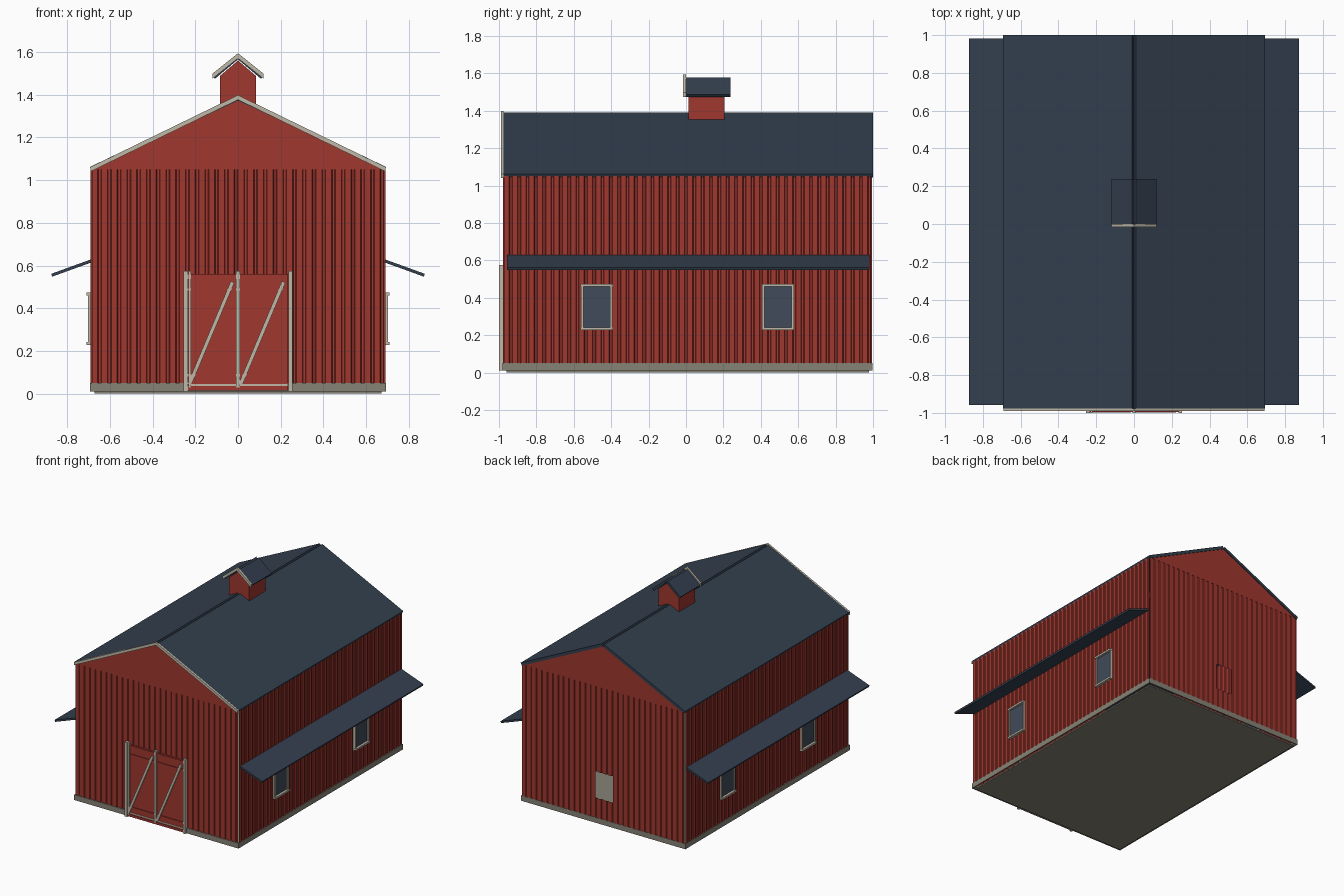
import bpy
import bmesh
from math import hypot
from mathutils import Vector

if "Cube" in bpy.data.objects:
    bpy.data.objects.remove(bpy.data.objects["Cube"], do_unlink=True)


def material(name, rgb):
    m = bpy.data.materials.new(name)
    m.use_nodes = True
    m.diffuse_color = (*rgb, 1)
    m.node_tree.nodes["Principled BSDF"].inputs["Base Color"].default_value = (*rgb, 1)
    return m


RED = material("barn_red", (0.35, 0.038, 0.028))
SLATE = material("slate_roof", (0.033, 0.050, 0.077))
TRIM = material("pale_trim", (0.52, 0.48, 0.39))
STONE = material("grey_stone", (0.24, 0.225, 0.18))
GLASS = material("window_glass", (0.05, 0.07, 0.10))


def finish(name, bm, mat):
    mesh = bpy.data.meshes.new(name)
    bm.to_mesh(mesh)
    bm.free()
    mesh.materials.append(mat)
    obj = bpy.data.objects.new(name, mesh)
    bpy.context.collection.objects.link(obj)
    return obj


def prism(name, profile, y0, y1, mat):
    """Extrude an x-z outline from y0 to y1."""
    bm = bmesh.new()
    face = bm.faces.new([bm.verts.new((x, y0, z)) for x, z in profile])
    out = bmesh.ops.extrude_face_region(bm, geom=[face])
    verts = [v for v in out["geom"] if isinstance(v, bmesh.types.BMVert)]
    bmesh.ops.translate(bm, verts=verts, vec=(0, y1 - y0, 0))
    bmesh.ops.recalc_face_normals(bm, faces=bm.faces)
    return finish(name, bm, mat)


def box(name, x0, x1, y0, y1, z0, z1, mat):
    return prism(name, [(x0, z0), (x1, z0), (x1, z1), (x0, z1)], y0, y1, mat)


def slab(name, a, b, t, y0, y1, mat, square=True):
    """Sloping board from a to b in x-z; square ends or vertical ends."""
    dx, dz = b[0] - a[0], b[1] - a[1]
    n = (-dz * t / hypot(dx, dz), dx * t / hypot(dx, dz)) if square else (0, t)
    if n[1] < 0:
        n = (-n[0], -n[1])
    top = [(p[0] + n[0], p[1] + n[1]) for p in (b, a)]
    return prism(name, [a, b, *top], y0, y1, mat)


def siding(name, corner, direction, length, count, levels, hole=None):
    """Ribbed wall sheet in bands; hole = (band, half width)."""
    bm = bmesh.new()
    d = Vector((*direction, 0))
    n = Vector((d.y, -d.x, 0))
    step = length / count
    rib = [(0.0, 0.006), (0.6, 0.006), (0.68, 0), (0.92, 0)]
    pts = [((i + u) * step, h) for i in range(count) for u, h in rib]
    pts.append((length, 0.006))
    for band, (z0, z1) in enumerate(zip(levels, levels[1:])):
        rows = [[bm.verts.new(Vector((*corner, z)) + d * u + n * h) for u, h in pts]
                for z in (z0, z1)]
        for i in range(len(pts) - 1):
            mid = (pts[i][0] + pts[i + 1][0]) / 2 - length / 2
            if hole and band == hole[0] and abs(mid) < hole[1]:
                continue
            bm.faces.new((rows[0][i], rows[0][i + 1], rows[1][i + 1], rows[1][i]))
    loose = [v for v in bm.verts if not v.link_faces]
    bmesh.ops.delete(bm, geom=loose, context="VERTS")
    return finish(name, bm, RED)


SIDES = (("left", 1), ("right", -1))
W, FRONT, BACK, EAVE = 0.684, -0.972, 0.989, 1.05

# Ribbed walls, with a small opening in the back
siding("front_wall", (-W, FRONT), (1, 0), 2 * W, 30, (0.01, 0.25, 0.56, EAVE))
siding("back_wall", (W, BACK), (-1, 0), 2 * W, 30, (0.01, 0.2, 0.4, 0.56, EAVE), (1, 0.075))
siding("left_wall", (W, FRONT), (0, 1), BACK - FRONT, 44, (0.01, 0.25, 0.56, EAVE))
siding("right_wall", (-W, BACK), (0, -1), BACK - FRONT, 44, (0.01, 0.25, 0.56, EAVE))

# Floor and foundation strips
box("floor", -0.672, 0.672, -0.96, 0.978, 0, 0.01, STONE)
for label, y0 in (("front", -0.982), ("back", 0.986)):
    box(label + "_foundation", -0.692, 0.692, y0, y0 + 0.01, 0.01, 0.05, STONE)
for label, s in SIDES:
    box(label + "_foundation", s * 0.682, s * 0.692, -0.982, 0.996, 0.01, 0.05, STONE)

# Gable ends
for label, y0 in (("front", -0.978), ("back", 0.985)):
    prism(label + "_gable", [(-0.69, EAVE), (0.69, EAVE), (0, 1.372)], y0, y0 + 0.01, RED)

# Main roof, front rake trim and side awnings
for label, s in SIDES:
    slab(label + "_roof", (0, 1.37), (s * 0.683, 1.042), 0.022, -0.976, 1.0, SLATE)
    slab(label + "_rake_trim", (0, 1.376), (s * 0.69, 1.04), 0.022, -0.99, -0.976, TRIM, False)
    slab(label + "_awning", (s * 0.685, 0.615), (s * 0.87, 0.548), 0.014, -0.958, 0.982, SLATE)

# Cupola
prism("cupola_body", [(-0.085, 1.3), (0.085, 1.3), (0.085, 1.487), (0, 1.56), (-0.085, 1.487)],
      0.013, 0.207, RED)
for label, s in SIDES:
    slab(label + "_cupola_roof", (0, 1.565), (s * 0.108, 1.474), 0.018, 0, 0.237, SLATE)
    slab(label + "_cupola_trim", (0, 1.57), (s * 0.12, 1.474), 0.024, -0.016, 0, TRIM, False)

# Side windows
for label, s in SIDES:
    for place, y in (("front", -0.477), ("rear", 0.492)):
        name = f"{label}_{place}_window_"
        box(name + "glass", s * 0.684, s * 0.693, y - 0.08, y + 0.08, 0.235, 0.467, GLASS)
        for end, z in (("sill", 0.228), ("head", 0.46)):
            box(name + end, s * 0.684, s * 0.71, y - 0.086, y + 0.086, z, z + 0.014, TRIM)
        for end, t in (("rear_jamb", 1), ("front_jamb", -1)):
            box(name + end, s * 0.684, s * 0.703, y + t * 0.071, y + t * 0.085, 0.235, 0.467, TRIM)

# Double front door: panels, rails, posts and braces
for label, x in (("right", -0.235), ("left", 0.004)):
    box(label + "_door_panel", x, x + 0.231, -0.988, -0.975, 0.02, 0.56, RED)
    slab(label + "_door_brace", (x + 0.016, 0.04), (x + 0.218, 0.52), 0.018, -0.997, -0.985, TRIM)
for i, (z, h) in enumerate(((0.015, 0.018), (0.08, 0.012), (0.483, 0.01), (0.538, 0.02))):
    box(f"door_rail_{i + 1}", -0.235, 0.235, -0.994, -0.985, z, z + h, RED)
box("door_kick_strip", -0.22, 0.235, -0.991, -0.985, 0.036, 0.046, TRIM)
for label, x0, x1, z0 in (("right", -0.254, -0.234, 0.01), ("inner_right", -0.231, -0.219, 0.03),
                          ("centre", -0.009, 0.009, 0.03), ("left", 0.236, 0.254, 0.01)):
    box(label + "_door_post", x0, x1, -1.0, -0.975, z0, 0.575, TRIM)
